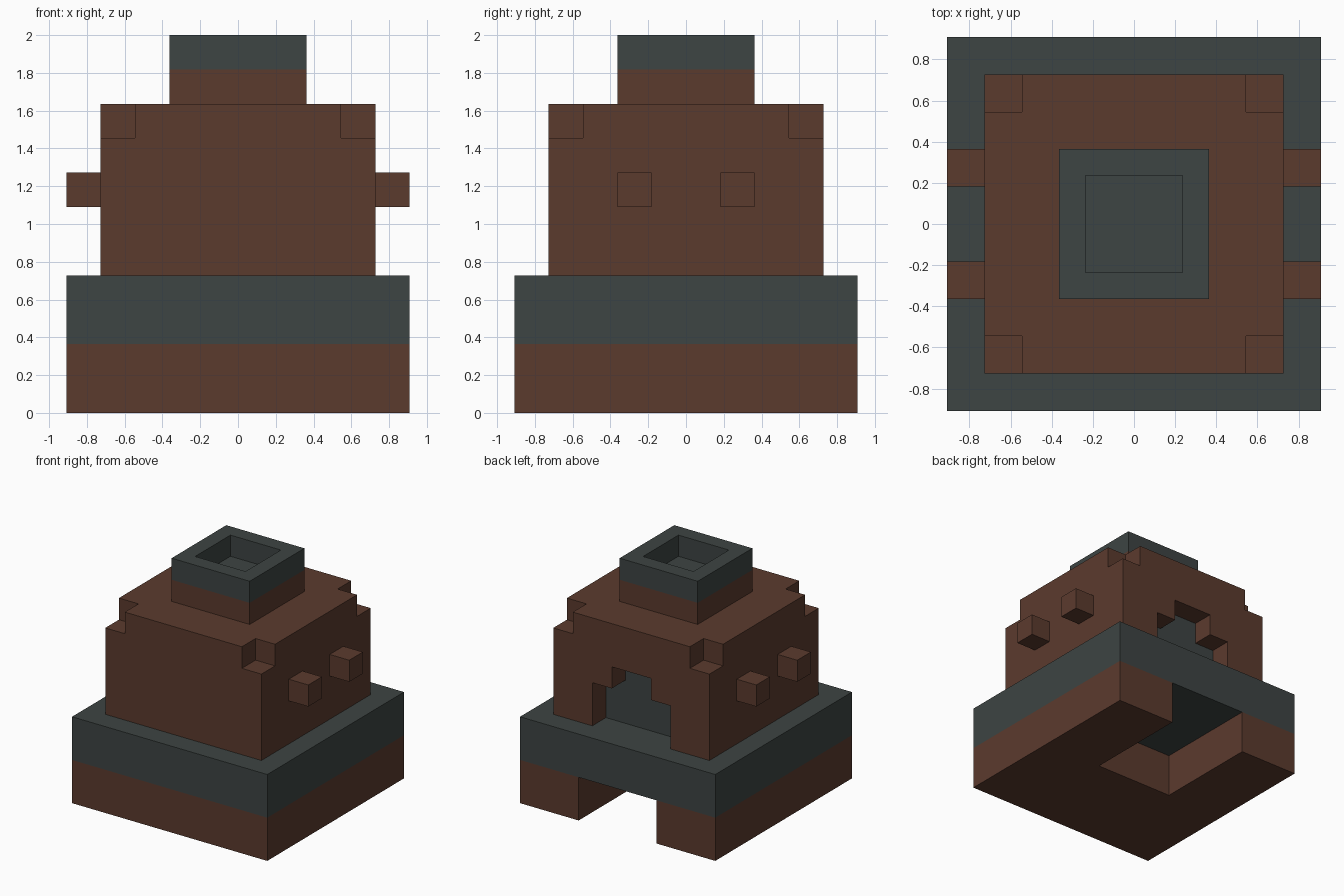
import bpy
import bmesh
from mathutils import Vector

if "Cube" in bpy.data.objects:
    bpy.data.objects.remove(bpy.data.objects["Cube"], do_unlink=True)

U = 2 / 11  # one block


def material(name, rgb):
    m = bpy.data.materials.new(name)
    m.use_nodes = True
    m.diffuse_color = (*rgb, 1)
    m.node_tree.nodes["Principled BSDF"].inputs["Base Color"].default_value = (*rgb, 1)
    return m


brown = material("brown clay", (0.105, 0.043, 0.027))
slate = material("dark slate", (0.047, 0.058, 0.056))


def add_prism(bm, outline, axis, start, end):
    """Extrude a 2D outline along axis ('y' or 'z'), in block units."""
    def place(a, b, t):
        return Vector((a, t, b) if axis == "y" else (a, b, t)) * U
    low = [bm.verts.new(place(a, b, start)) for a, b in outline]
    high = [bm.verts.new(place(a, b, end)) for a, b in outline]
    bm.faces.new(low)
    bm.faces.new(high)
    n = len(outline)
    for i in range(n):
        j = (i + 1) % n
        bm.faces.new((low[i], low[j], high[j], high[i]))


def rect(x0, x1, y0, y1):
    return [(x0, y0), (x1, y0), (x1, y1), (x0, y1)]


def finish(bm, name, *mats):
    bmesh.ops.recalc_face_normals(bm, faces=bm.faces)
    mesh = bpy.data.meshes.new(name)
    bm.to_mesh(mesh)
    bm.free()
    for m in mats:
        mesh.materials.append(m)
    ob = bpy.data.objects.new(name, mesh)
    bpy.context.collection.objects.link(ob)
    return ob


def prism(name, mat, outline, start, end, axis="z"):
    bm = bmesh.new()
    add_prism(bm, outline, axis, start, end)
    return finish(bm, name, mat)


# Base with a fire pit open to the back, and the slab over it
pit_base = [(-5, -5), (5, -5), (5, 5), (2, 5), (2, 0), (-2, 0), (-2, 5), (-5, 5)]
prism("base", brown, pit_base, 0, 2)
prism("slab", slate, rect(-5, 5, -5, 5), 2, 4)

# Body: cut a stepped arch in the back and notch the top corners
body = prism("body", brown, rect(-4, 4, -4, 4), 4, 9)
body.data.materials.append(slate)
bm = bmesh.new()
arch = [(-2, 3), (2, 3), (2, 6), (1, 6), (1, 7), (-1, 7), (-1, 6), (-2, 6)]
add_prism(bm, arch, "y", 3, 5)
for x in (-5, 3):
    for y in (-5, 3):
        add_prism(bm, rect(x, x + 2, y, y + 2), "z", 8, 10)
cutter = finish(bm, "body_cutter", brown)
cutter.hide_render = True
cut = body.modifiers.new("cut", "BOOLEAN")
cut.operation = "DIFFERENCE"
cut.solver = "EXACT"
cut.object = cutter
graph = bpy.context.evaluated_depsgraph_get()
carved = bpy.data.meshes.new_from_object(body.evaluated_get(graph))
body.modifiers.clear()
body.data = carved
bpy.data.objects.remove(cutter, do_unlink=True)

# Dark panel at the back of the arch
for f in carved.polygons:
    c = f.center / U
    panel = f.normal.y > 0.9 and abs(c.y - 3) < 0.1 and abs(c.x) < 2
    f.material_index = 1 if panel else 0

# Side pegs
for side, x in (("left", 4), ("right", -5)):
    for place, y in (("front", -2), ("back", 1)):
        prism(f"{side}_{place}_peg", brown, rect(x, x + 1, y, y + 1), 6, 7)

# Chimney collar and cap with a square flue
prism("chimney_collar", brown, rect(-2, 2, -2, 2), 9, 10)
bm = bmesh.new()
add_prism(bm, rect(-2, 2, -2, 2), "z", 10, 11)
bmesh.ops.recalc_face_normals(bm, faces=bm.faces)
top = max(bm.faces, key=lambda f: f.calc_center_median().z)
bmesh.ops.inset_region(bm, faces=[top], thickness=U)
flue = bmesh.ops.extrude_discrete_faces(bm, faces=[top])["faces"][0]
bmesh.ops.translate(bm, verts=flue.verts, vec=(0, 0, -0.98 * U))
finish(bm, "chimney_cap", slate)
